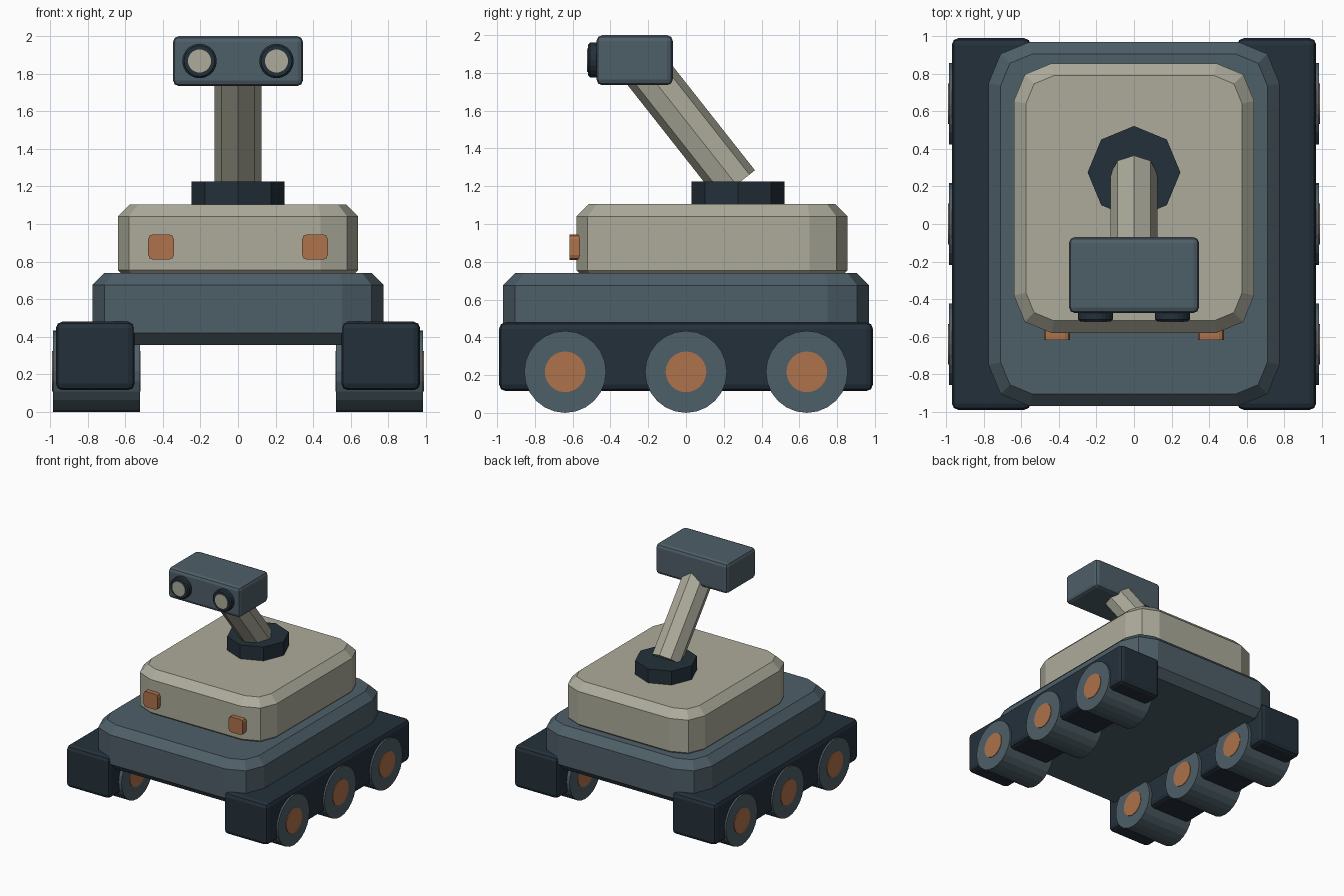
import bpy, bmesh, math
from mathutils import Vector

cube = bpy.data.objects.get("Cube")
if cube:
    bpy.data.objects.remove(cube, do_unlink=True)


def material(name, rgb):
    m = bpy.data.materials.new(name)
    m.use_nodes = True
    color = (*rgb, 1)
    m.diffuse_color = color
    m.node_tree.nodes["Principled BSDF"].inputs["Base Color"].default_value = color
    return m


STEEL = material("steel blue", (0.076, 0.114, 0.138))
NAVY = material("dark navy", (0.0176, 0.0296, 0.0423))
CREAM = material("warm cream", (0.413, 0.407, 0.328))
COPPER = material("copper orange", (0.418, 0.168, 0.069))


def finish(name, bm, mat):
    bmesh.ops.recalc_face_normals(bm, faces=bm.faces)
    mesh = bpy.data.meshes.new(name)
    bm.to_mesh(mesh)
    bm.free()
    mesh.materials.append(mat)
    obj = bpy.data.objects.new(name, mesh)
    bpy.context.collection.objects.link(obj)
    return obj


def bevel(bm, edges, width, segments):
    bmesh.ops.bevel(bm, geom=edges, offset=width, offset_type='OFFSET',
                    segments=segments, profile=0.5, affect='EDGES')


def block(name, lo, hi, mat, corner=0, axis=2, rim=0, soft=0):
    """Box with rounded edges along one axis, chamfered rims, or all edges softened."""
    lo, hi = Vector(lo), Vector(hi)
    bm = bmesh.new()
    bmesh.ops.create_cube(bm, size=1)
    for v in bm.verts:
        v.co = (lo + hi) / 2 + v.co * (hi - lo)
    if soft:
        bevel(bm, bm.edges[:], soft, 2)
    if corner:
        along = [e for e in bm.edges
                 if abs(e.verts[0].co[axis] - e.verts[1].co[axis]) > 0.01]
        bevel(bm, along, corner, 2)
    if rim:
        around = [e for e in bm.edges
                  if abs(e.verts[0].co[axis] - e.verts[1].co[axis]) < 0.001]
        bevel(bm, around, rim, 1)
    return finish(name, bm, mat)


def rod(name, start, end, radius, mat, sides, chamfer=0):
    """Closed prism running from start to end."""
    start, end = Vector(start), Vector(end)
    d = end - start
    bm = bmesh.new()
    bmesh.ops.create_cone(bm, cap_ends=True, segments=sides, radius1=radius,
                          radius2=radius, depth=d.length)
    if chamfer:
        bevel(bm, [e for e in bm.edges if e.verts[0].co.z > 0 and e.verts[1].co.z > 0],
              chamfer, 1)
    turn = Vector((0, 0, 1)).rotation_difference(d)
    for v in bm.verts:
        v.co = (start + end) / 2 + turn @ v.co
    return finish(name, bm, mat)


# Hull and upper body
block("lower_hull", (-0.775, -0.97, 0.355), (0.775, 0.97, 0.74), STEEL, corner=0.22, rim=0.065)
block("upper_body", (-0.64, -0.58, 0.69), (0.64, 0.855, 1.105), CREAM, corner=0.2, rim=0.065)

# Side pods, wheels, hubs, lamps and eyes, mirrored left and right
for side, s in (("left", 1), ("right", -1)):
    x0, x1 = sorted((s * 0.55, s * 0.97))
    block(side + "_track_pod", (x0, -0.99, 0.115), (x1, 0.99, 0.48), NAVY, soft=0.035)
    for place, y in (("front", -0.64), ("middle", 0), ("rear", 0.64)):
        rod(f"{side}_{place}_wheel", (s * 0.522, y, 0.217), (s * 0.985, y, 0.217), 0.217, STEEL, 24)
        rod(f"{side}_{place}_hub", (s * 0.518, y, 0.217), (s * 0.99, y, 0.217), 0.108, COPPER, 24)
    c = s * 0.41
    block(side + "_lamp", (c - 0.068, -0.618, 0.81), (c + 0.068, -0.56, 0.945), COPPER,
          corner=0.025, axis=1)
    c = s * 0.205
    rod(side + "_eye_ring", (c, -0.45, 1.868), (c, -0.518, 1.868), 0.092, NAVY, 20, 0.01)
    rod(side + "_eye_lens", (c, -0.5, 1.868), (c, -0.523, 1.868), 0.062, CREAM, 20)

# Turret, leaning neck and head
rod("turret_base", (0, 0.275, 1.09), (0, 0.275, 1.225), 0.247, NAVY, 8)
rod("neck", (0, 0.267, 1.207), (0, -0.24, 1.85), 0.125, CREAM, 8)
block("head", (-0.346, -0.474, 1.735), (0.346, -0.07, 2.0), STEEL, soft=0.03)
